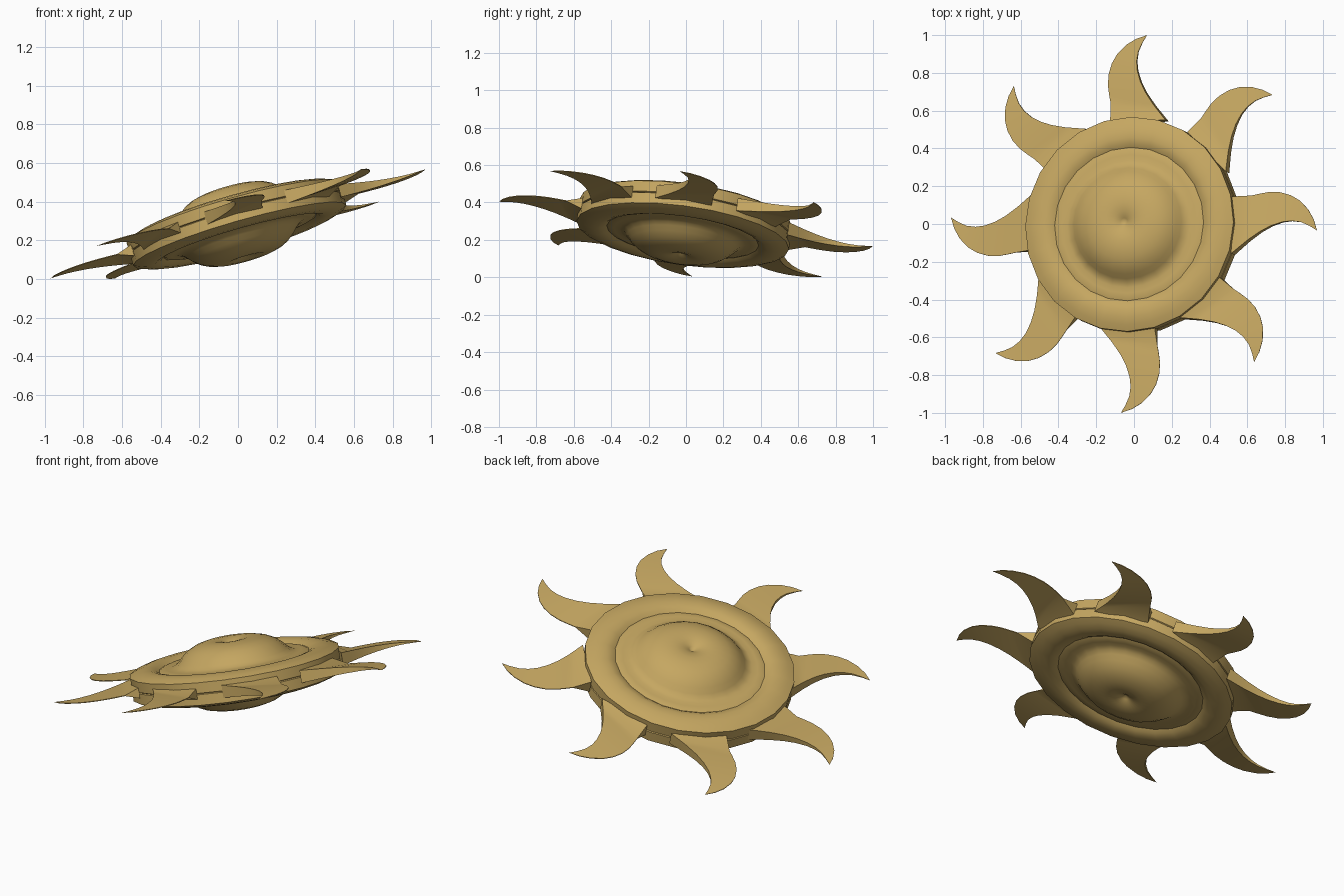
import bpy, bmesh, math
from mathutils import Vector, Matrix

if "Cube" in bpy.data.objects:
    bpy.data.objects.remove(bpy.data.objects["Cube"])

gold = bpy.data.materials.new("antique gold")
gold.diffuse_color = (0.56, 0.385, 0.12, 1)
gold.use_nodes = True
gold.node_tree.nodes["Principled BSDF"].inputs["Base Color"].default_value = gold.diffuse_color

# The whole medallion leans: up towards +x and -y
normal = Vector((-0.286, 0.138, 1)).normalized()
tilt = Matrix.Translation((0, 0, 0.286)) @ \
    Vector((0, 0, 1)).rotation_difference(normal).to_matrix().to_4x4()


def finish(bm, name, angle, offset=(0, 0, 0)):
    bmesh.ops.recalc_face_normals(bm, faces=bm.faces)
    me = bpy.data.meshes.new(name)
    bm.to_mesh(me)
    bm.free()
    me.materials.append(gold)
    ob = bpy.data.objects.new(name, me)
    bpy.context.collection.objects.link(ob)
    ob.matrix_world = tilt @ Matrix.Translation(offset)
    bpy.ops.object.select_all(action='DESELECT')
    ob.select_set(True)
    bpy.context.view_layer.objects.active = ob
    bpy.ops.object.shade_smooth_by_angle(angle=math.radians(angle))


# Half profile (radius, height): dimpled dome, groove, small ring, crease, rounded rim
profile = [(0, 0.148), (0.02, 0.163), (0.055, 0.179), (0.10, 0.186), (0.15, 0.183),
           (0.20, 0.17), (0.24, 0.15), (0.275, 0.122), (0.297, 0.098), (0.315, 0.082),
           (0.34, 0.073), (0.37, 0.073), (0.395, 0.071), (0.41, 0.066),
           (0.43, 0.079), (0.46, 0.087), (0.50, 0.086), (0.54, 0.076),
           (0.573, 0.062), (0.572, 0.004), (0.564, 0.0)]


def disc_half(name, side, sides=24):
    bm = bmesh.new()
    vs = [bm.verts.new((r, 0, side * h)) for r, h in profile]
    es = [bm.edges.new(p) for p in zip(vs, vs[1:])]
    bmesh.ops.spin(bm, geom=vs + es, cent=(0, 0, 0), axis=(0, 0, 1),
                   angle=2 * math.pi, steps=sides, use_duplicate=False)
    bmesh.ops.remove_doubles(bm, verts=bm.verts, dist=1e-4)
    finish(bm, name, 45, (-0.008, -0.009, 0))


disc_half("upper_disc", 1)
disc_half("lower_disc", -1)

# Curling flame ray: matching points on its two edges, ending in one tip
outer = [(0.548, 0.132), (0.645, 0.14), (0.69, 0.149), (0.74, 0.157), (0.80, 0.155),
         (0.86, 0.138), (0.91, 0.109), (0.958, 0.06), (0.989, 0.006)]
inner = [(0.548, -0.172), (0.59, -0.137), (0.635, -0.1), (0.70, -0.055), (0.76, -0.024),
         (0.82, -0.005), (0.87, 0.0), (0.92, -0.007), (0.967, -0.028)]
tip_point = (1.008, -0.053)


def ray(name, angle):
    bm = bmesh.new()
    rings = []
    for i, (a, b) in enumerate(zip(outer, inner)):
        # hollow edge thins to the tip, bulging edge is sharp past the root
        tb = 0.034 * ((1.0 - b[0]) / 0.452) ** 1.25 + 0.001
        ta = tb if i == 0 else 0.002
        rings.append([bm.verts.new((*p, z)) for p, z in
                      ((a, ta), (b, tb), (b, -tb), (a, -ta))])
    tip = bm.verts.new((*tip_point, 0))
    bm.faces.new(rings[0])
    for p, q in zip(rings, rings[1:]):
        for k in range(4):
            n = (k + 1) % 4
            bm.faces.new((p[k], p[n], q[n], q[k]))
    for k in range(4):
        bm.faces.new((rings[-1][k], rings[-1][(k + 1) % 4], tip))
    bm.transform(Matrix.Rotation(angle, 4, 'Z'))
    finish(bm, name, 32)


for i in range(8):
    ray(f"flame_ray_{i + 1}", i * math.pi / 4)
